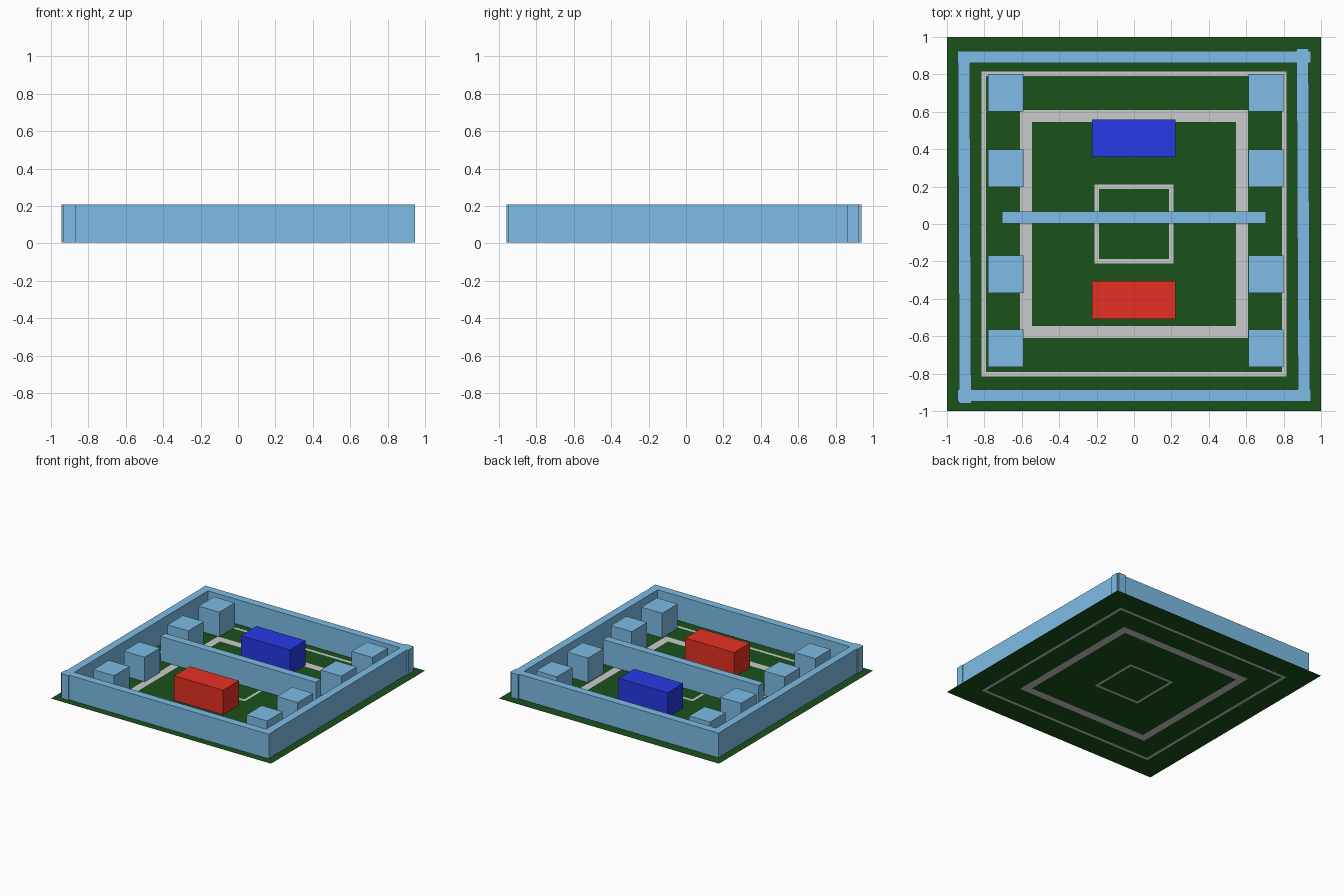
import bpy, bmesh
from math import atan2
from mathutils import Matrix

if "Cube" in bpy.data.objects:
    bpy.data.objects.remove(bpy.data.objects["Cube"])


def material(name, r, g, b):
    m = bpy.data.materials.new(name)
    m.diffuse_color = (r, g, b, 1)
    m.use_nodes = True
    m.node_tree.nodes["Principled BSDF"].inputs["Base Color"].default_value = m.diffuse_color
    return m


green = material("turf_green", 0.011, 0.085, 0.011)
grey = material("line_grey", 0.70, 0.70, 0.70)
light_blue = material("barrier_blue", 0.205, 0.505, 0.79)
red = material("red_paint", 0.79, 0.030, 0.016)
blue = material("blue_paint", 0.021, 0.041, 0.80)

Z0, Z1 = 0.005, 0.207   # bottom and top of every raised part


def finish(name, bm, mat):
    mesh = bpy.data.meshes.new(name)
    bm.to_mesh(mesh)
    bm.free()
    mesh.materials.append(mat)
    ob = bpy.data.objects.new(name, mesh)
    bpy.context.collection.objects.link(ob)
    return ob


def box(name, x0, x1, y0, y1, mat):
    bm = bmesh.new()
    bmesh.ops.create_cube(bm, size=1, matrix=Matrix.Diagonal((x1 - x0, y1 - y0, Z1 - Z0, 1)))
    ob = finish(name, bm, mat)
    ob.location = ((x0 + x1) / 2, (y0 + y1) / 2, (Z0 + Z1) / 2)
    return ob


def flat_frame(name, outer, inner, mat):
    """Flat square ring on the ground; a full square when inner is 0."""
    bm = bmesh.new()
    signs = ((-1, -1), (1, -1), (1, 1), (-1, 1))
    out = [bm.verts.new((outer * x, outer * y, 0)) for x, y in signs]
    if inner:
        inn = [bm.verts.new((inner * x, inner * y, 0)) for x, y in signs]
        for i in range(4):
            j = (i + 1) % 4
            bm.faces.new((out[i], out[j], inn[j], inn[i]))
    else:
        bm.faces.new(out)
    return finish(name, bm, mat)


# Ground: alternating turf and painted line frames, all in one plane
edges = (1.0, 0.815, 0.79, 0.609, 0.546, 0.21, 0.188, 0)
for i in range(7):
    painted = i % 2
    flat_frame("ground_line" if painted else "turf", edges[i], edges[i + 1],
               grey if painted else green)

# Perimeter walls: front and back straight, sides very slightly turned
box("front_wall", -0.945, 0.945, -0.949, -0.884, light_blue)
box("back_wall", -0.945, 0.945, 0.861, 0.926, light_blue)
for name, x, y0, y1 in (("left_wall", -0.906, -0.959, 0.926),
                        ("right_wall", 0.905, -0.944, 0.939)):
    wall = box(name, x - 0.0325, x + 0.0325, y0, y1, light_blue)
    wall.rotation_euler.z = atan2(0.008, 1.885)

# Centre divider
box("centre_divider", -0.707, 0.707, 0.002, 0.067, light_blue)

# Cover blocks along both sides
for side, x in (("left", -0.78), ("right", 0.611)):
    for y in (-0.764, -0.368, 0.199, 0.602):
        box(side + "_cover_block", x, x + 0.189, y, y + 0.20, light_blue)

# Coloured bases
box("red_base", -0.224, 0.221, -0.508, -0.305, red)
box("blue_base", -0.224, 0.221, 0.357, 0.56, blue)
